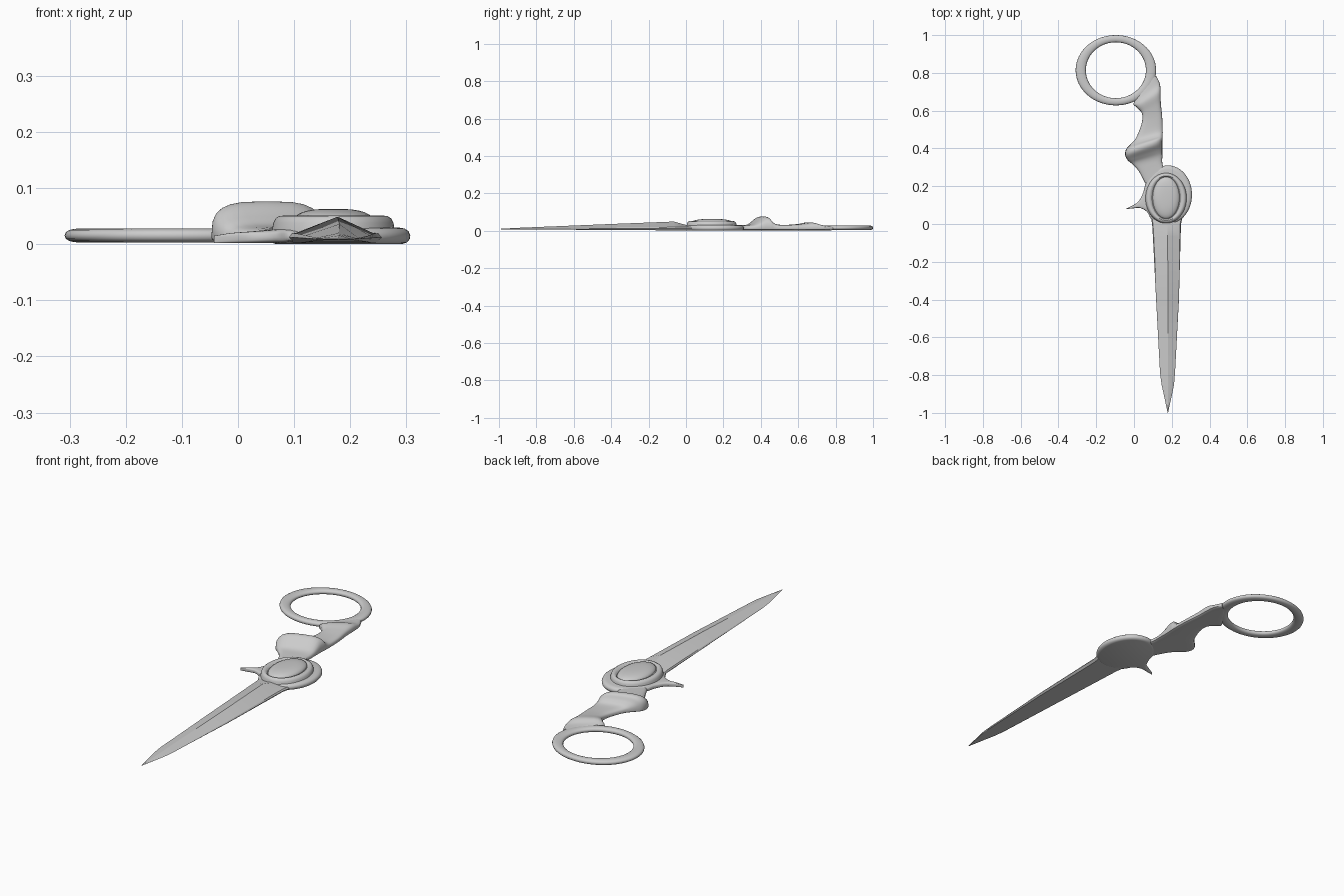
import bpy, bmesh, math
from mathutils import Vector

N = 24  # points around a lofted cross-section


def make(name, rings, cap=True, loop=False, angle=40):
    """Skin a list of equal point rings into one smooth object."""
    bm = bmesh.new()
    rows = [[bm.verts.new(p) for p in r] for r in rings]
    n = len(rows[0])
    pairs = list(zip(rows, rows[1:])) + ([(rows[-1], rows[0])] if loop else [])
    for a, b in pairs:
        for i in range(n):
            j = (i + 1) % n
            bm.faces.new((a[i], a[j], b[j], b[i]))
    if cap and not loop:
        bm.faces.new(rows[0])
        bm.faces.new(rows[-1][::-1])
    bmesh.ops.recalc_face_normals(bm, faces=bm.faces)
    me = bpy.data.meshes.new(name)
    bm.to_mesh(me)
    bm.free()
    ob = bpy.data.objects.new(name, me)
    bpy.context.collection.objects.link(ob)
    bpy.context.view_layer.objects.active = ob
    ob.select_set(True)
    bpy.ops.object.shade_smooth_by_angle(angle=math.radians(angle))
    ob.select_set(False)
    return ob


def smooth(st, steps=5):
    """Catmull-Rom interpolation of station tuples."""
    out = []
    for i in range(len(st) - 1):
        p = [st[max(0, min(len(st) - 1, i + k))] for k in (-1, 0, 1, 2)]
        for s in range(steps):
            t = s / steps
            out.append(tuple(
                0.5 * (2 * b + (c - a) * t + (2 * a - 5 * b + 4 * c - d) * t * t
                       + (3 * b - a - 3 * c + d) * t ** 3)
                for a, b, c, d in zip(*p)))
    return out + [st[-1]]


def rounded(st, z0=0.002, power=0.6):
    """Rounded slab sections from (left x, left y, right x, right y, top z)."""
    rings = []
    for lx, ly, rx, ry, top in smooth(st):
        l, r, ring = Vector((lx, ly)), Vector((rx, ry)), []
        for k in range(N):
            a = 2 * math.pi * k / N
            c, s = math.cos(a), math.sin(a)
            p = (l + r) / 2 + (r - l) / 2 * math.copysign(abs(c) ** power, c)
            h = abs(s) ** power
            mid = 0.012
            z = mid + (top - mid) * h if s > 0 else mid - (mid - z0) * h
            ring.append((p.x, p.y, z))
        rings.append(ring)
    return rings


def ovals(cx, cy, profile, n=64):
    """Stacked ellipses from (radius x, radius y, z)."""
    return [[(cx + rx * math.cos(2 * math.pi * i / n),
              cy + ry * math.sin(2 * math.pi * i / n), z) for i in range(n)]
            for rx, ry, z in profile]


# finger ring
tube = [2 * math.pi * k / 16 for k in range(16)]
make("finger_ring", ovals(-0.096, 0.814, [
    (0.186 + 0.027 * math.cos(a), 0.167 + 0.019 * math.cos(a),
     0.0155 + 0.0125 * math.copysign(abs(math.sin(a)) ** 0.8, math.sin(a)))
    for a in tube]), loop=True)

# handle with its slanted raised band
make("handle", rounded([
    (0.075, 0.755, 0.117, 0.785, 0.026),
    (0.000, 0.645, 0.136, 0.745, 0.031),
    (0.012, 0.620, 0.141, 0.700, 0.044),
    (0.042, 0.585, 0.142, 0.640, 0.037),
    (0.040, 0.530, 0.149, 0.570, 0.032),
    (0.010, 0.455, 0.152, 0.500, 0.034),
    (-0.020, 0.420, 0.152, 0.472, 0.050),
    (-0.042, 0.395, 0.152, 0.455, 0.073),
    (-0.047, 0.365, 0.150, 0.430, 0.074),
    (-0.033, 0.337, 0.150, 0.395, 0.050),
    (-0.010, 0.318, 0.150, 0.360, 0.034),
    (0.025, 0.280, 0.153, 0.310, 0.030),
    (0.060, 0.215, 0.190, 0.240, 0.028)]))

# hub plate around the pivot
make("hub", ovals(0.18, 0.155, [
    (0.112, 0.140, 0.0), (0.121, 0.149, 0.003), (0.126, 0.154, 0.009),
    (0.127, 0.155, 0.016), (0.124, 0.152, 0.023), (0.117, 0.145, 0.028),
    (0.105, 0.133, 0.030)]))

# side spur
make("spur", rounded([
    (0.120, 0.020, 0.090, 0.270, 0.028),
    (0.092, 0.025, 0.062, 0.215, 0.028),
    (0.068, 0.065, 0.048, 0.165, 0.026),
    (0.030, 0.085, 0.024, 0.120, 0.023),
    (-0.010, 0.082, -0.012, 0.096, 0.020),
    (-0.043, 0.079, -0.043, 0.081, 0.015)]))

# pivot boss rim and domed cap
make("pivot_rim", ovals(0.17, 0.137, [
    (0.110, 0.134, 0.022), (0.107, 0.132, 0.038), (0.103, 0.128, 0.046),
    (0.097, 0.123, 0.050), (0.088, 0.118, 0.051), (0.080, 0.114, 0.048),
    (0.074, 0.111, 0.042)]))
dome = [math.pi / 2 * k / 8 for k in range(8)] + [1.55]
make("pivot_cap", ovals(0.17, 0.139, [
    (0.071 * math.cos(a) ** 0.7, 0.111 * math.cos(a) ** 0.7,
     0.042 + 0.021 * math.sin(a)) for a in dome]))

# blade with a centre ridge: (y, left, right, ridge z)
blade = []
for y, l, r, z in [(0.06, 0.085, 0.262, 0.028), (0.0, 0.096, 0.249, 0.031),
                   (-0.065, 0.100, 0.247, 0.049), (-0.4, 0.117, 0.238, 0.036),
                   (-0.79, 0.138, 0.217, 0.020), (-0.85, 0.146, 0.212, 0.0175),
                   (-0.90, 0.157, 0.202, 0.0155), (-1.0, 0.178, 0.180, 0.010)]:
    w, m = r - l, (l + r) / 2 + 0.004 * (r - l) / 0.15
    t = min(1, (y + 1) / 0.9)          # thickness fades to the tip
    low, edge = 0.008 - 0.006 * t, 0.009 + 0.003 * t
    blade.append([(l + 0.06 * w, y, low), (l, y, edge),
                  (l + 0.03 * w, y, edge + 0.007 * t), (m, y, z),
                  (r - 0.03 * w, y, edge + 0.007 * t), (r, y, edge),
                  (r - 0.06 * w, y, low)])
make("blade", blade, angle=18)
